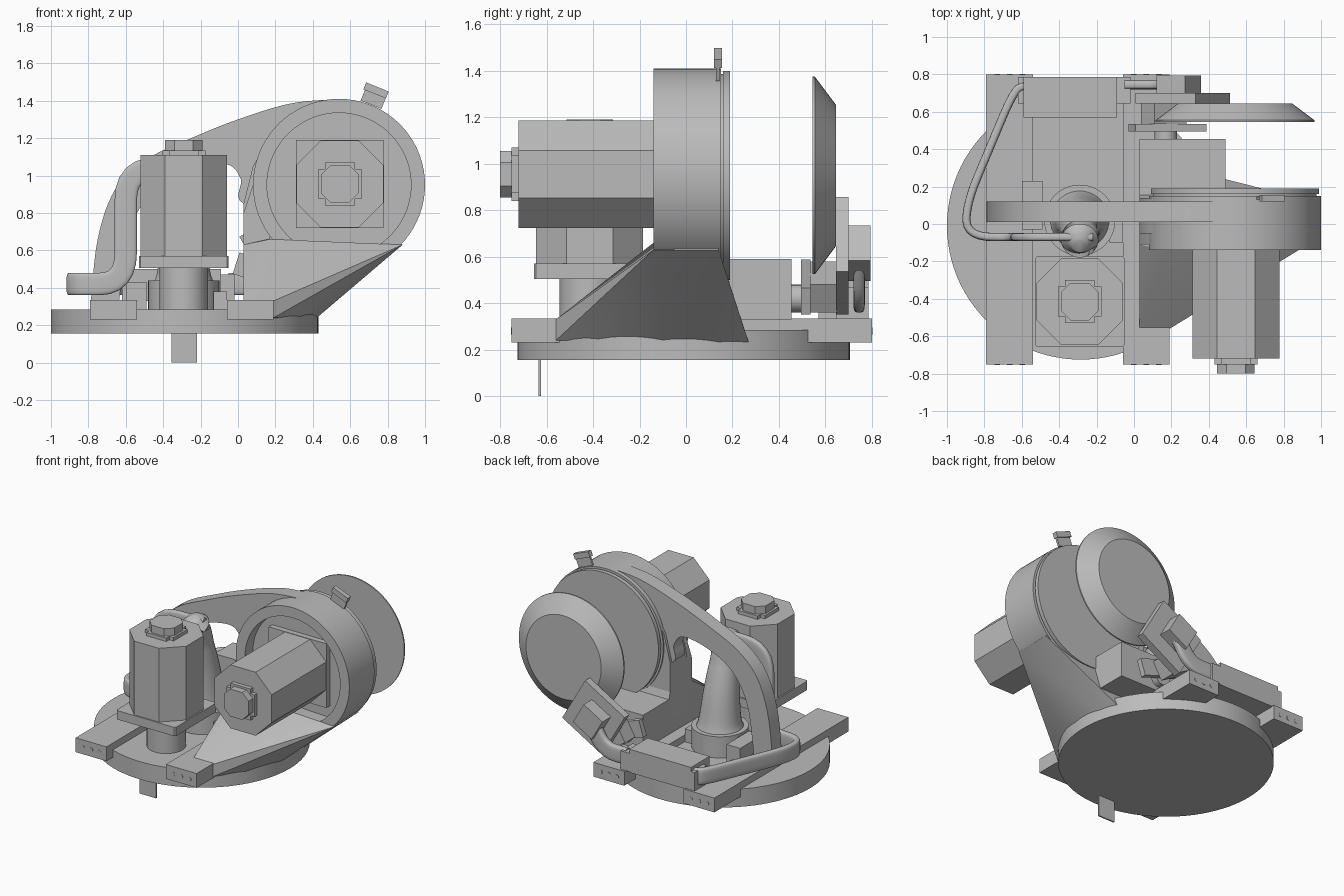
import bpy, bmesh, math
from mathutils import Vector, Matrix

if "Cube" in bpy.data.objects:
    bpy.data.objects.remove(bpy.data.objects["Cube"])

grey = bpy.data.materials.new("plain_grey")
grey.use_nodes = True
grey.diffuse_color = (0.5, 0.5, 0.5, 1)
grey.node_tree.nodes["Principled BSDF"].inputs["Base Color"].default_value = (0.5, 0.5, 0.5, 1)


def finish(name, bm, angle=32):
    bmesh.ops.recalc_face_normals(bm, faces=bm.faces[:])
    mesh = bpy.data.meshes.new(name)
    bm.to_mesh(mesh)
    bm.free()
    mesh.materials.append(grey)
    ob = bpy.data.objects.new(name, mesh)
    bpy.context.collection.objects.link(ob)
    bpy.ops.object.select_all(action='DESELECT')
    ob.select_set(True)
    bpy.context.view_layer.objects.active = ob
    bpy.ops.object.shade_smooth_by_angle(angle=math.radians(angle))
    return ob


def prism(name, pts, lo, hi, axis='z', angle=32):
    """Extrude an outline along z (points are x,y) or y (points are x,z)."""
    bm = bmesh.new()
    place = (lambda a, b, d: (a, b, d)) if axis == 'z' else (lambda a, b, d: (a, d, b))
    low = [bm.verts.new(place(a, b, lo)) for a, b in pts]
    high = [bm.verts.new(place(a, b, hi)) for a, b in pts]
    bm.faces.new(low)
    bm.faces.new(high[::-1])
    for i in range(len(pts)):
        j = (i + 1) % len(pts)
        bm.faces.new((low[i], low[j], high[j], high[i]))
    return finish(name, bm, angle)


def box(name, x0, x1, y0, y1, z0, z1):
    return prism(name, [(x0, y0), (x1, y0), (x1, y1), (x0, y1)], z0, z1)


def circle(cx, cy, r, n=64, start=0.0):
    return [(cx + r * math.cos(start + math.tau * i / n),
             cy + r * math.sin(start + math.tau * i / n)) for i in range(n)]


def chamfered(cx, cy, half, cut):
    a, b = half, half - cut
    return [(cx + x, cy + y) for x, y in
            ((a, -b), (a, b), (b, a), (-b, a), (-a, b), (-a, -b), (-b, -a), (b, -a))]


def cross(cx, cy, half, cut):
    a, b = half, half - cut
    return [(cx + x, cy + y) for x, y in
            ((a, -b), (a, b), (b, b), (b, a), (-b, a), (-b, b),
             (-a, b), (-a, -b), (-b, -b), (-b, -a), (b, -a), (b, -b))]


def tilted(cx, cz, w, h, deg):
    c, s = math.cos(math.radians(deg)), math.sin(math.radians(deg))
    return [(cx + x * c - z * s, cz + x * s + z * c) for x, z in
            ((-w / 2, -h / 2), (w / 2, -h / 2), (w / 2, h / 2), (-w / 2, h / 2))]


def spline(pts, steps=6):
    """Smooth curve through the given points."""
    p = [Vector(q) for q in pts]
    p = [2 * p[0] - p[1]] + p + [2 * p[-1] - p[-2]]
    out = []
    for i in range(1, len(p) - 2):
        for k in range(steps):
            t = k / steps
            out.append(0.5 * (2 * p[i] + (p[i + 1] - p[i - 1]) * t
                       + (2 * p[i - 1] - 5 * p[i] + 4 * p[i + 1] - p[i + 2]) * t * t
                       + (3 * p[i] - p[i - 1] - 3 * p[i + 1] + p[i + 2]) * t ** 3))
    return out + [p[-2]]


def rounded(pts, r, steps=6):
    """Polyline with its corners rounded."""
    p = [Vector(q) for q in pts]
    out = [p[0]]
    for a, b, c in zip(p, p[1:], p[2:]):
        s = b + (a - b).normalized() * min(r, (a - b).length * 0.49)
        e = b + (c - b).normalized() * min(r, (c - b).length * 0.49)
        out += [s.lerp(b, k / steps).lerp(b.lerp(e, k / steps), k / steps) for k in range(steps + 1)]
    return out + [p[-1]]


def sweep(name, path, sizes, power=1.0, n=20):
    """Sweep an oval (or rounded box) section along a path."""
    bm = bmesh.new()
    rings, side = [], Vector((0, 1, 0))
    for i, p in enumerate(path):
        t = (path[min(i + 1, len(path) - 1)] - path[max(i - 1, 0)]).normalized()
        if Vector((t.x, t.y)).length > 0.4:
            new = Vector((-t.y, t.x, 0)).normalized()
            side = new if i == 0 or new.dot(side) > 0 else -new
        up = t.cross(side).normalized()
        wide, thick = sizes[i]
        ring = []
        for k in range(n):
            c, s = math.cos(math.tau * (k + .5) / n), math.sin(math.tau * (k + .5) / n)
            c, s = (math.copysign(abs(v) ** power, v) for v in (c, s))
            ring.append(bm.verts.new(p + up * wide * c + side * thick * s))
        rings.append(ring)
    for a, b in zip(rings, rings[1:]):
        for k in range(n):
            bm.faces.new((a[k], a[(k + 1) % n], b[(k + 1) % n], b[k]))
    bm.faces.new(rings[0])
    bm.faces.new(rings[-1][::-1])
    return finish(name, bm, 45)


def lathe(name, profile, cx, cz, n=72):
    """Revolve (radius, y) points around an axis along y."""
    bm = bmesh.new()
    verts = [bm.verts.new((cx + r, y, cz)) for r, y in profile]
    edges = [bm.edges.new(e) for e in zip(verts, verts[1:])]
    bmesh.ops.spin(bm, geom=verts + edges, cent=(cx, 0, cz), axis=(0, 1, 0),
                   angle=math.tau, steps=n, use_duplicate=False)
    bmesh.ops.remove_doubles(bm, verts=bm.verts[:], dist=0.0005)
    return finish(name, bm)


def hull(name, pts):
    bm = bmesh.new()
    for p in pts:
        bm.verts.new(p)
    res = bmesh.ops.convex_hull(bm, input=bm.verts[:])
    bmesh.ops.delete(bm, geom=list({v for v in res["geom_interior"] if isinstance(v, bmesh.types.BMVert)}), context='VERTS')
    return finish(name, bm, 20)


# Base disc, locating tab and mounting rails with bolt holes
prism("base_disc", circle(-0.285, -0.01, 0.715, 96), 0.155, 0.285)
box("locating_tab", -0.355, -0.22, -0.635, -0.625, 0, 0.16)
for side, x in (("right", -0.665), ("left", 0.065)):
    box(side + "_rail", x - 0.125, x + 0.125, -0.75, 0.8, 0.23, 0.335)
    for k in (-1, 0, 1):
        for end, y in (("front", -0.75), ("back", 0.8)):
            prism(f"{side}_{end}_bolt_{k + 2}", circle(x + k * 0.067, 0.28, 0.015, 16), y - 0.003, y + 0.003, 'y')

# Upright motor on its post
CX, CY = -0.29, -0.415
prism("motor_post", circle(CX, CY, 0.13, 40), 0.28, 0.52)
prism("upright_motor_plate", chamfered(CX, CY, 0.24, 0.01), 0.505, 0.57)
prism("upright_motor", chamfered(CX, CY, 0.23, 0.13), 0.57, 1.11)
prism("upright_motor_collar", cross(CX, CY, 0.115, 0.035), 1.11, 1.135)
prism("upright_motor_cap", chamfered(CX, CY, 0.1, 0.05), 1.135, 1.19)

# Drum, open at the front, with a stepped back flange
DX, DZ = 0.54, 0.95
lathe("drum", [(0, -0.05), (0.385, -0.05), (0.385, -0.14), (0.46, -0.14), (0.46, 0.15), (0.437, 0.15),
               (0.437, 0.16), (0.45, 0.16), (0.45, 0.19), (0, 0.19)], DX, DZ)
prism("drum_tab", tilted(0.73, 1.425, 0.12, 0.1, -22), 0.13, 0.145, 'y')
prism("drum_tab_cap", tilted(0.738, 1.455, 0.13, 0.04, -22), 0.12, 0.155, 'y')

# Horizontal motor
prism("drum_motor_plate", chamfered(DX + 0.005, DZ + 0.005, 0.235, 0.002), -0.09, -0.04, 'y')
prism("drum_motor", chamfered(DX + 0.005, DZ + 0.005, 0.232, 0.13), -0.72, -0.05, 'y')
prism("drum_motor_collar", cross(DX + 0.005, DZ + 0.005, 0.115, 0.035), -0.75, -0.72, 'y')
prism("drum_motor_cap", chamfered(DX + 0.005, DZ + 0.005, 0.1, 0.05), -0.8, -0.75, 'y')

# Leg under the drum with a flared foot
hull("flared_foot", [(0.03, -0.56, 0.24), (0.19, -0.56, 0.24), (0.03, -0.56, 0.33), (0.19, -0.56, 0.33),
                     (0.32, -0.38, 0.24), (0.41, -0.1, 0.23), (0.41, 0.14, 0.23), (0.37, 0.27, 0.23),
                     (0.03, 0.27, 0.23), (0.03, 0.14, 0.34),
                     (0.03, -0.11, 0.63), (0.17, -0.14, 0.66), (0.88, -0.14, 0.63),
                     (0.03, 0.14, 0.64), (0.88, 0.14, 0.63)])
prism("leg", [(0.03, 0.28), (0.6, 0.4), (0.88, 0.63), (0.6, 0.9), (0.4, 1.25), (0.17, 1.2), (0.08, 1.05), (0.03, 0.85)],
      -0.05, 0.14, 'y')
prism("leg_front_edge", [(0.03, 0.5), (0.17, 0.6), (0.17, 0.68), (0.1, 0.95), (0.08, 0.95), (0.03, 0.8)], -0.11, 0.0, 'y')
box("rear_housing", 0.03, 0.49, 0.13, 0.455, 0.33, 0.59)

# Curved brace from the right rail over to the drum
outer = spline([(-0.79, 0.3), (-0.75, 0.66), (-0.66, 0.92), (-0.5, 1.08), (-0.25, 1.2), (0, 1.3), (0.28, 1.385), (0.54, 1.41)])
inner = spline([(0.4, 0.8), (0.03, 0.85), (0.015, 0.98), (-0.06, 1.06), (-0.25, 1.03), (-0.45, 0.92), (-0.58, 0.7), (-0.64, 0.3)])
prism("brace", [tuple(p) for p in outer + inner], 0.01, 0.12, 'y')

# Tapered duct with a collar and its stops
prism("duct_collar", circle(-0.29, 0.02, 0.19, 48), 0.28, 0.44)
duct = spline([(-0.29, 0.02, 0.43), (-0.29, 0.02, 0.5), (-0.29, 0.0, 0.7), (-0.29, -0.04, 0.9), (-0.29, -0.08, 1.03), (-0.29, -0.12, 1.09)])
radii = [0.16 - 0.06 * min(1, i / 18) if i < 26 else 0.1 - 0.012 * (i - 25) for i in range(len(duct))]
sweep("tapered_duct", duct, [(r, r) for r in radii], n=32)
box("duct_stop_right", -0.6, -0.49, -0.03, 0.23, 0.28, 0.43)
box("duct_stop_left", -0.13, -0.06, -0.1, 0.1, 0.28, 0.38)

# Flat hose from the rear box, around the side and up to the duct
hose = rounded([(-0.58, 0.74, 0.42), (-0.64, 0.72, 0.42), (-0.9, 0.1, 0.42), (-0.89, -0.07, 0.42), (-0.6, -0.07, 0.42),
                (-0.6, -0.07, 1.04), (-0.22, -0.07, 1.04)], 0.17)
sweep("flat_hose", hose, [(0.06, 0.022)] * len(hose), 0.5)
box("rear_box", -0.59, -0.09, 0.57, 0.785, 0.33, 0.5)
box("rear_box_flange", -0.62, -0.02, 0.645, 0.785, 0.335, 0.47)
short = rounded([(-0.05, 0.745, 0.42), (0.14, 0.745, 0.42), (0.25, 0.745, 0.6)], 0.13)
sweep("short_hose", short, [(0.06, 0.025)] * len(short), 0.5)

# Tilted bracket holding the dished cover
prism("bracket_plate", tilted(0.26, 0.605, 0.37, 0.37, 30), 0.645, 0.7, 'y')
prism("bracket_block", tilted(0.24, 0.615, 0.175, 0.175, 30), 0.7, 0.795, 'y')
prism("bracket_web", tilted(0.16, 0.47, 0.2, 0.14, -30), 0.535, 0.65, 'y')
prism("bracket_foot", tilted(0.18, 0.47, 0.4, 0.12, -18), 0.495, 0.535, 'y')
prism("bracket_pin", circle(0.17, 0.42, 0.06, 24), 0.45, 0.5, 'y')
lathe("dished_cover", [(0, 0.545), (0.425, 0.545), (0.425, 0.555), (0.305, 0.645), (0, 0.645)], DX, DZ)
